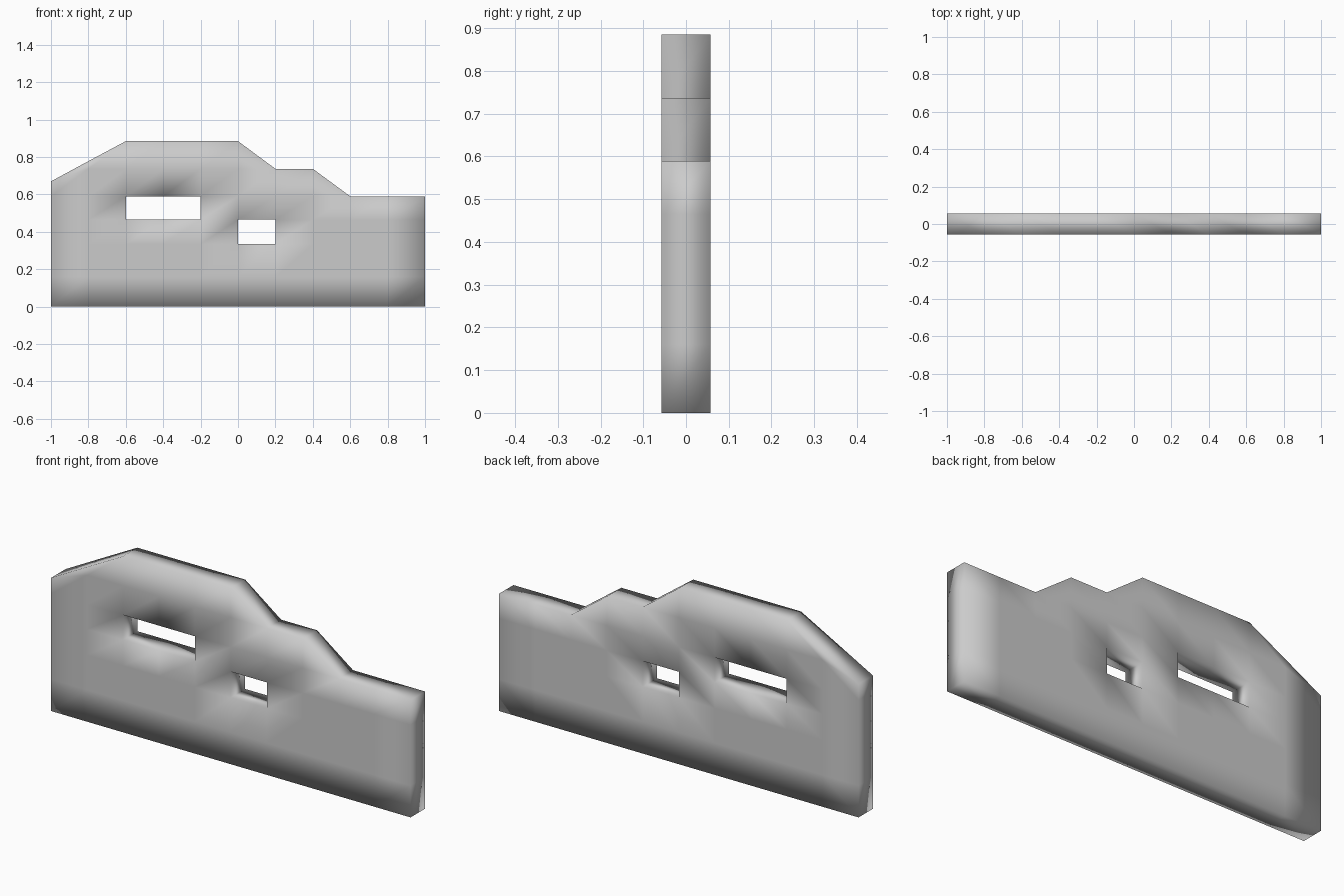
import bpy
import bmesh

if "Cube" in bpy.data.objects:
    bpy.data.objects.remove(bpy.data.objects["Cube"])

HALF = 0.057
XS = [round(-1 + 0.2 * i, 2) for i in range(11)]
LEVELS = [0, 0.16, 0.335, 0.465, 0.59, 0.737, 0.885]
# Height of the top outline at each column line
TOPS = [0.67, 0.778, 0.885, 0.885, 0.885, 0.885, 0.737, 0.737, 0.59, 0.59, 0.59]
# Open cells (column, row) forming the two slots
HOLES = {(2, 3), (3, 3), (5, 2)}

bm = bmesh.new()
cache = {}


def vert(i, j):
    z = min(LEVELS[j], TOPS[i])
    key = (i, z)
    if key not in cache:
        cache[key] = bm.verts.new((XS[i], -HALF, z))
    return cache[key]


# Front sheet: grid clipped to the outline
for i in range(10):
    for j in range(6):
        if (i, j) in HOLES:
            continue
        corners = [vert(i, j), vert(i + 1, j), vert(i + 1, j + 1), vert(i, j + 1)]
        corners = list(dict.fromkeys(corners))
        if len(corners) > 2:
            bm.faces.new(corners)

# Thicken to the back
front = bm.faces[:]
ext = bmesh.ops.extrude_face_region(bm, geom=front, use_keep_orig=True)
bmesh.ops.translate(bm, vec=(0, 2 * HALF, 0),
                    verts=[g for g in ext["geom"] if isinstance(g, bmesh.types.BMVert)])
bmesh.ops.recalc_face_normals(bm, faces=bm.faces[:])
for f in bm.faces:
    f.smooth = True

mesh = bpy.data.meshes.new("stepped_panel")
bm.to_mesh(mesh)
bm.free()
panel = bpy.data.objects.new("stepped_panel", mesh)
bpy.context.collection.objects.link(panel)
